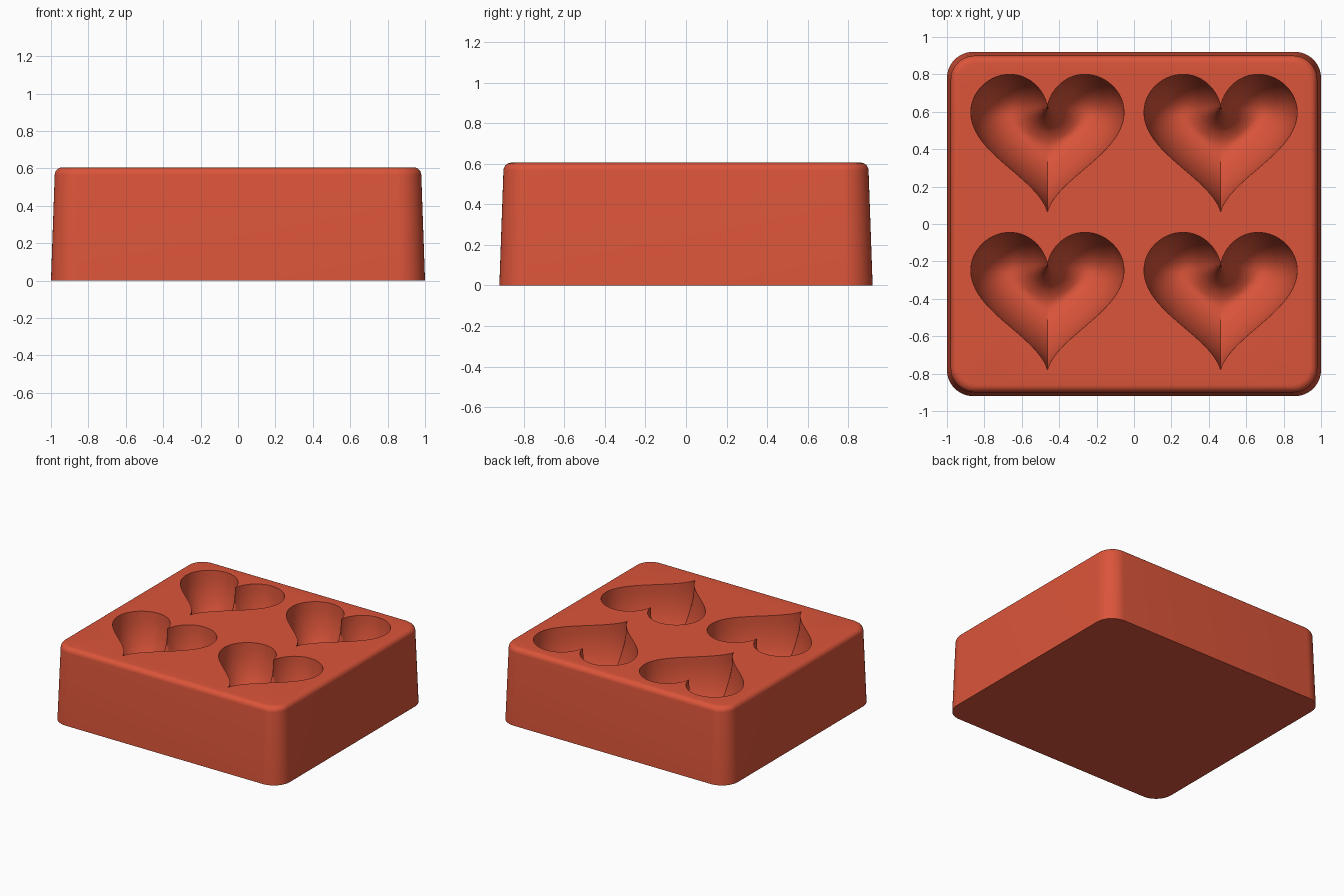
import bpy
import bmesh
import math
from mathutils import Vector
from mathutils.geometry import intersect_point_line

if "Cube" in bpy.data.objects:
    bpy.data.objects.remove(bpy.data.objects["Cube"])

HEIGHT = 0.605
DEPTH = 0.42
HEART_SCALE = 0.0256
HEART_STEPS = 120
RINGS = 22


def rounded_rectangle(hx, hy, r, z, steps=12):
    """Loop of points around a rounded rectangle."""
    points = []
    for quarter, (sx, sy) in enumerate([(1, 1), (-1, 1), (-1, -1), (1, -1)]):
        for i in range(steps + 1):
            a = math.pi / 2 * (quarter + i / steps)
            points.append((sx * (hx - r) + r * math.cos(a),
                           sy * (hy - r) + r * math.sin(a), z))
    return points


def heart_point(t):
    """Classic heart curve, with a cusp at the notch and the tip."""
    x = 16 * math.sin(t) ** 3
    y = 13 * math.cos(t) - 5 * math.cos(2 * t) - 2 * math.cos(3 * t) - math.cos(4 * t)
    return Vector((x, y, 0)) * HEART_SCALE


def rim_distance(p, outline):
    """Distance from a point to the heart outline."""
    best = 10.0
    for a, b in zip(outline, outline[1:] + outline[:1]):
        q, f = intersect_point_line(p, a, b)
        q = a if f < 0 else b if f > 1 else q
        best = min(best, (p - q).length)
    return best


def bridge(bm, low, high):
    """Quads between two closed loops of equal length."""
    for i in range(len(low)):
        j = (i + 1) % len(low)
        bm.faces.new((low[i], low[j], high[j], high[i]))


def loop_edges(bm, loop):
    return [bm.edges.get((loop[i - 1], loop[i])) for i in range(len(loop))]


# Heart bowl: rounded depth grows with the distance from the rim
outline = [heart_point(2 * math.pi * i / HEART_STEPS) for i in range(HEART_STEPS)]
bowl = []
for k in range(RINGS):
    s = 1 - (k / RINGS) ** 1.6
    ring = [p * s for p in outline]
    bowl.append([(p, rim_distance(p, outline) if k else 0.0) for p in ring])
centre = (Vector((0, 0, 0)), rim_distance(Vector((0, 0, 0)), outline))
radius = max(d for ring in bowl + [[centre]] for p, d in ring)


def bowl_vert(bm, sample, cx, cy):
    p, d = sample
    drop = DEPTH * math.sqrt(max(0.0, 1 - (1 - d / radius) ** 2))
    return bm.verts.new((cx + p.x, cy + p.y, HEIGHT - drop))


bm = bmesh.new()

# Tapered block with a rounded top edge
sections = [(1.0, 0.92, 0.0)]
edge = 0.04
for i in range(7):
    a = math.pi / 2 * i / 6
    inset = 0.02 + edge * (1 - math.cos(a))
    sections.append((1 - inset, 0.92 - inset, HEIGHT - edge + edge * math.sin(a)))
loops = [[bm.verts.new(p) for p in rounded_rectangle(hx, hy, 0.14 - (1 - hx) * 0.6, z)]
         for hx, hy, z in sections]
bm.faces.new(loops[0][::-1])
for low, high in zip(loops, loops[1:]):
    bridge(bm, low, high)
top_edges = loop_edges(bm, loops[-1])

# Four heart cavities
for cx in (-0.463, 0.463):
    for cy in (-0.35, 0.495):
        rings = [[bowl_vert(bm, v, cx, cy) for v in ring] for ring in bowl]
        for outer, inner in zip(rings, rings[1:]):
            bridge(bm, outer, inner)
        bottom = bowl_vert(bm, centre, cx, cy)
        last = rings[-1]
        for i in range(HEART_STEPS):
            bm.faces.new((last[i - 1], last[i], bottom))
        top_edges += loop_edges(bm, rings[0])

# Flat top around the cavities
bmesh.ops.triangle_fill(bm, use_beauty=True, edges=top_edges, normal=(0, 0, 1))
bmesh.ops.recalc_face_normals(bm, faces=bm.faces)

mesh = bpy.data.meshes.new("heart_mould")
bm.to_mesh(mesh)
bm.free()
mould = bpy.data.objects.new("heart_mould", mesh)
bpy.context.collection.objects.link(mould)

# Single terracotta red material
colour = (0.71, 0.09, 0.042, 1)
material = bpy.data.materials.new("terracotta_red")
material.use_nodes = True
material.diffuse_color = colour
material.node_tree.nodes["Principled BSDF"].inputs["Base Color"].default_value = colour
mesh.materials.append(material)

bpy.ops.object.select_all(action="DESELECT")
mould.select_set(True)
bpy.context.view_layer.objects.active = mould
bpy.ops.object.shade_smooth_by_angle(angle=math.radians(35))
